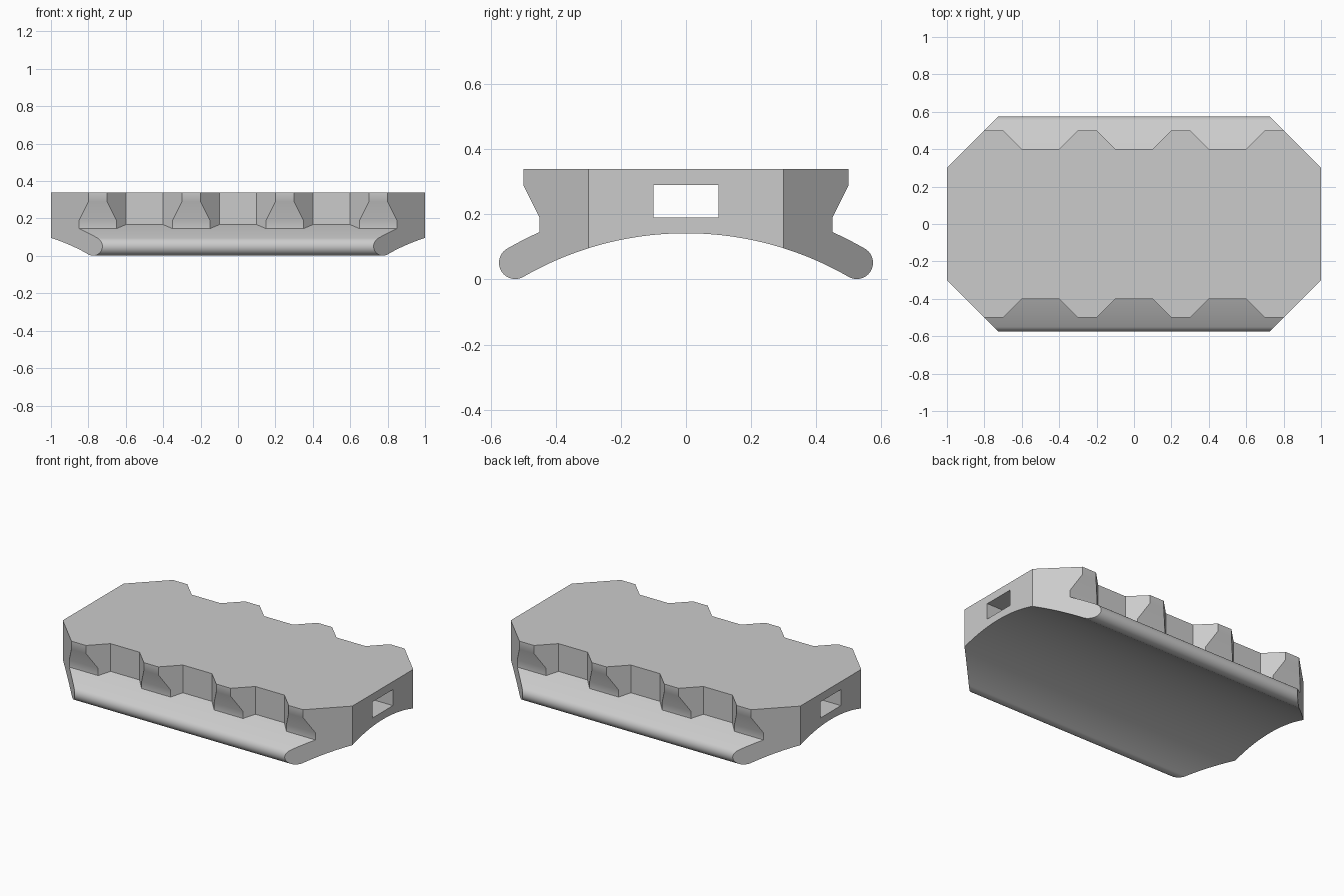
import bpy, bmesh
from math import sin, cos, radians, sqrt

cube = bpy.data.objects.get("Cube")
if cube:
    bpy.data.objects.remove(cube, do_unlink=True)

ARC_Z = -0.858          # centre height of the arched underside
HALF = 1.1              # rough half length before the ends are trimmed
TOP = 0.34


def prisms(name, outlines, axis, lo, hi):
    """Extrude one or more outlines: (y, z) along x, or (x, y) along z."""
    bm = bmesh.new()
    for outline in outlines:
        place = (lambda p: (lo, *p)) if axis == "x" else (lambda p: (*p, lo))
        face = bm.faces.new([bm.verts.new(place(p)) for p in outline])
        moved = bmesh.ops.extrude_face_region(bm, geom=[face])["geom"]
        step = (hi - lo, 0, 0) if axis == "x" else (0, 0, hi - lo)
        bmesh.ops.translate(bm, vec=step,
                            verts=[v for v in moved if isinstance(v, bmesh.types.BMVert)])
    bmesh.ops.recalc_face_normals(bm, faces=bm.faces)
    mesh = bpy.data.meshes.new(name)
    bm.to_mesh(mesh)
    bm.free()
    ob = bpy.data.objects.new(name, mesh)
    bpy.context.collection.objects.link(ob)
    return ob


def combine(ob, tool, operation):
    """Apply a boolean and throw the tool away."""
    mod = ob.modifiers.new(operation, "BOOLEAN")
    mod.operation, mod.object, mod.solver = operation, tool, "EXACT"
    graph = bpy.context.evaluated_depsgraph_get()
    mesh = bpy.data.meshes.new_from_object(ob.evaluated_get(graph))
    ob.modifiers.clear()
    ob.data = mesh
    bpy.data.objects.remove(tool, do_unlink=True)


def arc(cy, cz, r, start, end, n):
    """Points on a circle, angle measured from +z towards +y."""
    angles = [radians(start + (end - start) * i / n) for i in range(n + 1)]
    return [(cy + r * sin(a), cz + r * cos(a)) for a in angles]


# Arched base band with rounded lips
lip_y, lip_z = 1.05 * sin(radians(30)), ARC_Z + 1.05 * cos(radians(30))
band = (arc(0, ARC_Z, 1.1, -30, 30, 48)
        + arc(lip_y, lip_z, 0.05, 30, 210, 24)[1:]
        + arc(0, ARC_Z, 1.0, 30, -30, 48)[1:]
        + arc(-lip_y, lip_z, 0.05, 150, 330, 24)[1:-1])
base_band = prisms("base_band", [band], "x", -HALF, HALF)

# Upper block with undercut sides, its underside buried in the band
side = [(0.5, TOP), (0.5, 0.29), (0.45, 0.19)]
edge = 0.45
buried = [(y, ARC_Z + sqrt(1.05 ** 2 - y * y)) for y in (edge, 0.3, 0.15, 0, -0.15, -0.3, -edge)]
body = prisms("rail_cover", [side + buried + [(-y, z) for y, z in reversed(side)]],
              "x", -HALF, HALF)

# Three tapered finger notches on each long side
notches = []
for x in (-0.5, 0, 0.5):
    for s in (-1, 1):
        notches.append([(x - 0.1, s * 0.4), (x + 0.1, s * 0.4),
                        (x + 0.23, s * 0.53), (x - 0.23, s * 0.53)])
combine(body, prisms("notch_cutter", notches, "z", -0.5, 0.5), "DIFFERENCE")
combine(body, base_band, "UNION")

# Clipped corners in plan
corner = [(1, 0.3), (0.6, 0.7)]
plan = (corner + [(-x, y) for x, y in reversed(corner)]
        + [(-x, -y) for x, y in corner] + [(x, -y) for x, y in reversed(corner)])
combine(body, prisms("corner_cutter", [plan], "z", -0.5, 0.5), "INTERSECT")

# Rectangular slot through the full length
slot = [(-0.1, 0.19), (0.1, 0.19), (0.1, 0.29), (-0.1, 0.29)]
combine(body, prisms("slot_cutter", [slot], "x", -1.2, 1.2), "DIFFERENCE")

# Plain grey finish
grey = bpy.data.materials.new("light_grey")
grey.use_nodes = True
colour = (0.6, 0.6, 0.6, 1)
grey.diffuse_color = colour
grey.node_tree.nodes["Principled BSDF"].inputs["Base Color"].default_value = colour
body.data.materials.clear()
body.data.materials.append(grey)
for poly in body.data.polygons:
    poly.material_index = 0

bpy.ops.object.select_all(action="DESELECT")
body.select_set(True)
bpy.context.view_layer.objects.active = body
bpy.ops.object.shade_smooth_by_angle(angle=radians(30))
